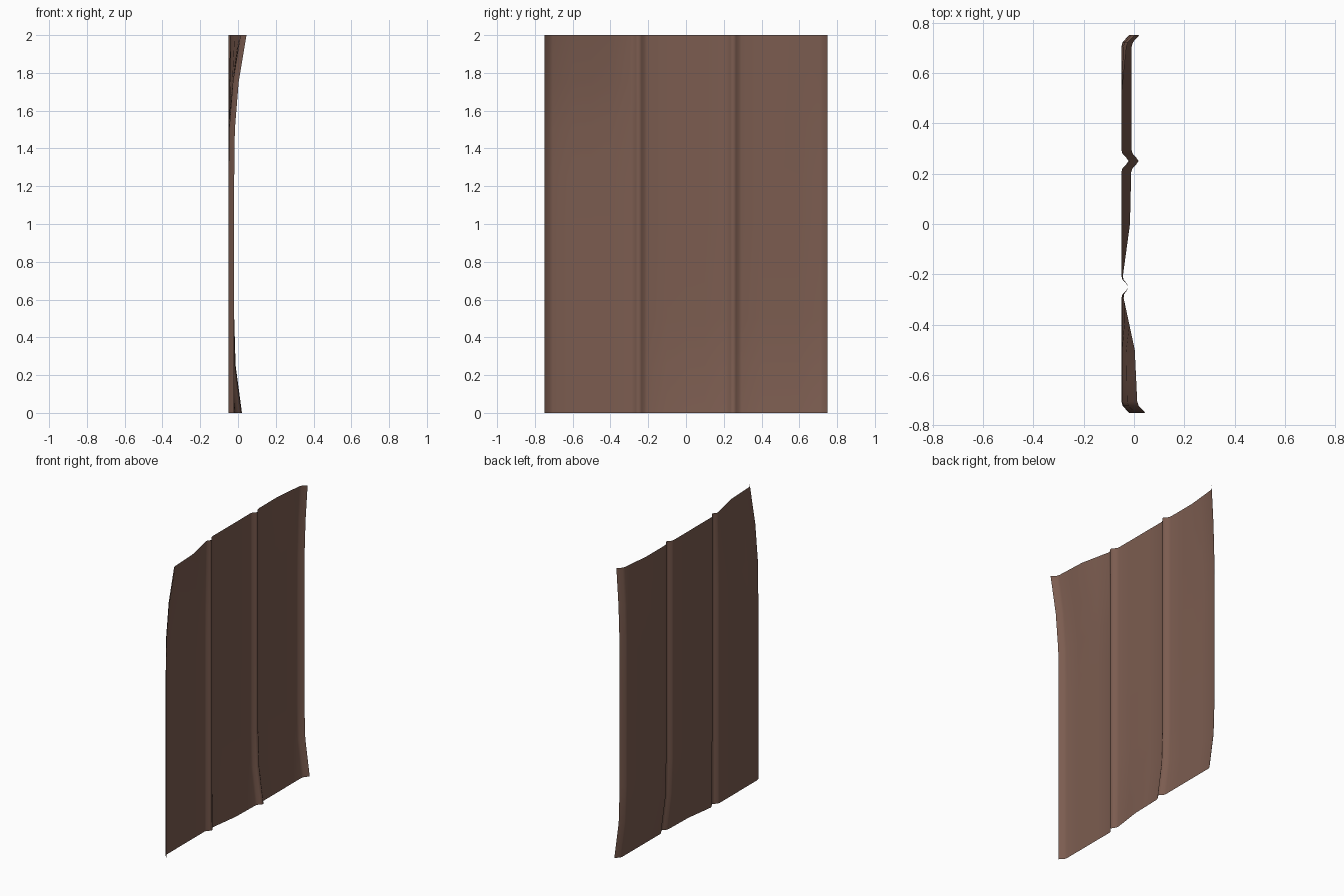
import bpy
import bmesh

# Remove the default cube only
cube = bpy.data.objects.get("Cube")
if cube:
    bpy.data.objects.remove(cube)


def lerp(points, t):
    """Piecewise linear lookup through sorted (t, value) points."""
    for (a, va), (b, vb) in zip(points, points[1:]):
        if t <= b:
            return va + (vb - va) * (t - a) / (b - a)
    return points[-1][1]


def material(name, colour):
    mat = bpy.data.materials.new(name)
    mat.use_nodes = True
    mat.diffuse_color = colour
    mat.node_tree.nodes["Principled BSDF"].inputs["Base Color"].default_value = colour
    return mat


# Half cross-section of the pressed sheet: (distance from middle, depth)
half = [(0.1, -0.05), (0.205, -0.05), (0.22, -0.046), (0.235, -0.032),
        (0.25, -0.022), (0.265, -0.032), (0.28, -0.046), (0.295, -0.05),
        (0.4, -0.05), (0.5, -0.05), (0.6, -0.05), (0.705, -0.05),
        (0.722, -0.045), (0.75, -0.02)]
section = [(-y, x) for y, x in reversed(half)] + [(0, -0.05)] + half

# How far the top and bottom edges are bent outward along the width
top_bend = [(-0.75, 0.065), (-0.5, 0.053), (-0.285, 0.007), (-0.25, 0),
            (0.5, 0), (0.75, 0.025)]
bottom_bend = [(-0.75, 0), (-0.25, 0), (0, 0.034), (0.25, 0.04), (0.75, 0.041)]

# Bend strength by height
rows = [0, 0.25, 0.5, 1, 1.25, 1.5, 1.75, 2]
top_fade = [(0, 0), (1.25, 0), (1.5, 0.05), (1.75, 0.36), (2, 1)]
bottom_fade = [(0, 1), (0.25, 0.18), (0.5, 0), (2, 0)]

# Bent sheet panel
bm = bmesh.new()
grid = [[bm.verts.new((x + lerp(top_bend, y) * lerp(top_fade, z)
                       + lerp(bottom_bend, y) * lerp(bottom_fade, z), y, z))
         for y, x in section] for z in rows]
for low, high in zip(grid, grid[1:]):
    for i in range(len(section) - 1):
        bm.faces.new((low[i], low[i + 1], high[i + 1], high[i]))
mesh = bpy.data.meshes.new("ribbed_panel")
bm.to_mesh(mesh)
bm.free()

panel = bpy.data.objects.new("ribbed_panel", mesh)
bpy.context.collection.objects.link(panel)
mesh.materials.append(material("rust_brown", (0.2, 0.108, 0.08, 1)))
mesh.shade_smooth()
